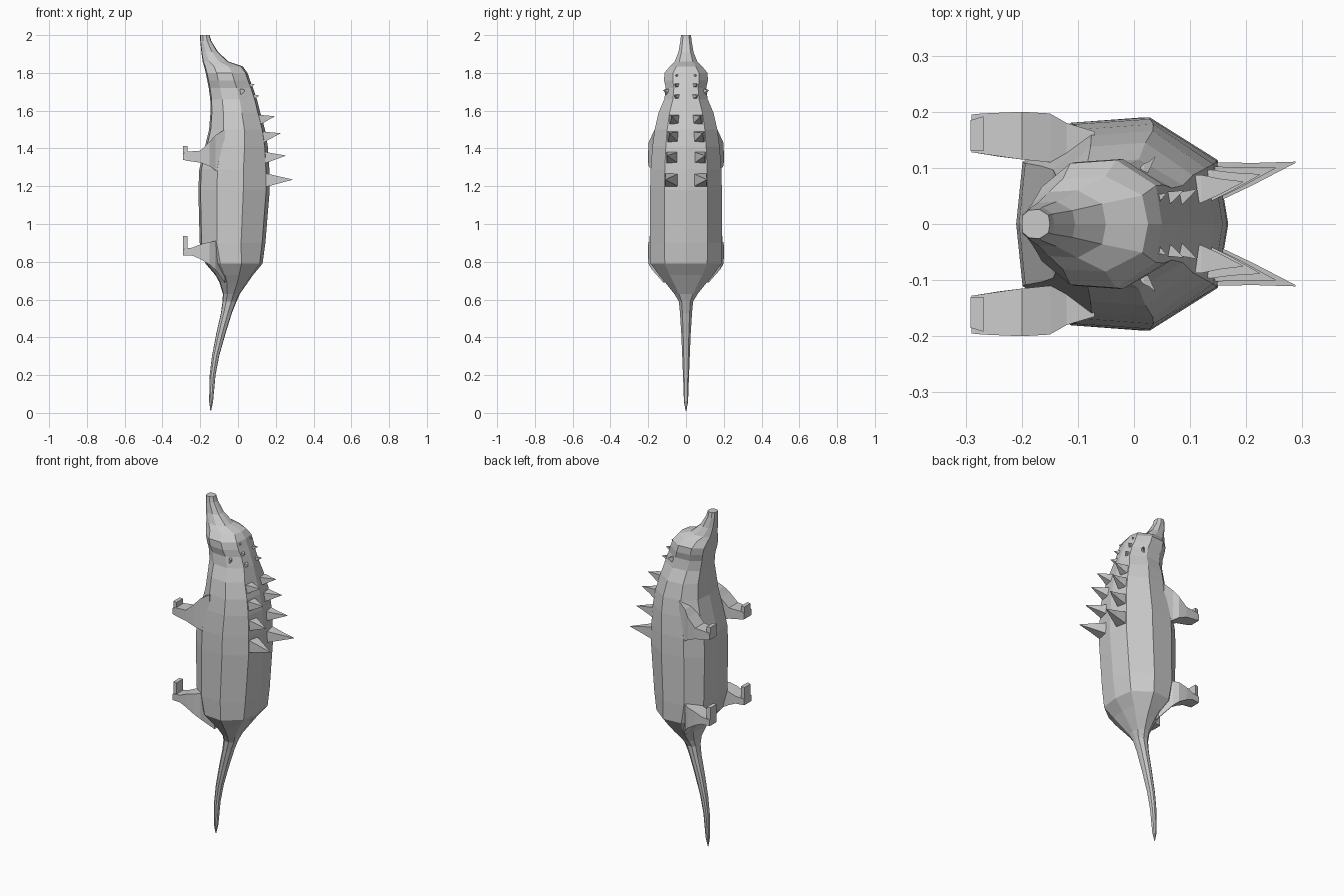
import bpy, bmesh
from mathutils import Vector


def loft(bm, rings):
    """Skin a list of equal-length point rings and cap both ends."""
    vr = [[bm.verts.new(p) for p in r] for r in rings]
    n = len(vr[0])
    for a, b in zip(vr, vr[1:]):
        for i in range(n):
            j = (i + 1) % n
            bm.faces.new((a[i], a[j], b[j], b[i]))
    bm.faces.new(vr[0][::-1])
    bm.faces.new(vr[-1])


def finish(name, bm):
    bmesh.ops.recalc_face_normals(bm, faces=bm.faces)
    me = bpy.data.meshes.new(name)
    bm.to_mesh(me)
    bm.free()
    ob = bpy.data.objects.new(name, me)
    bpy.context.collection.objects.link(ob)
    return ob


# body, snout and tail: one ten-sided loft, rows of z, belly x, back x, half width
half = [(0.03, .58), (.26, .95), (.63, 1.0), (.95, .60)]
section = [(0, 0)] + half + [(1, 0)] + [(u, -w) for u, w in reversed(half)]
stations = [
    (.01, -.146, -.143, .002), (.06, -.153, -.132, .011), (.20, -.150, -.119, .016),
    (.30, -.138, -.100, .020), (.42, -.115, -.066, .025), (.53, -.090, -.032, .032),
    (.59, -.082, -.008, .038), (.63, -.080, .010, .062), (.69, -.098, .052, .110),
    (.73, -.120, .080, .143), (.79, -.172, .130, .187), (.90, -.203, .145, .190),
    (1.18, -.210, .168, .190), (1.29, -.205, .166, .187), (1.41, -.175, .158, .178),
    (1.50, -.153, .143, .166), (1.59, -.146, .118, .145), (1.66, -.147, .100, .115),
    (1.72, -.155, .080, .107), (1.76, -.163, .064, .116), (1.80, -.171, .050, .114),
    (1.835, -.180, .025, .085), (1.86, -.187, -.050, .060), (1.91, -.194, -.105, .040),
    (1.97, -.200, -.142, .030), (2.0, -.200, -.150, .026)]
bm = bmesh.new()
loft(bm, [[(b + (k - b) * u, w * h, z) for u, w in section] for z, b, k, h in stations])
finish("body", bm)

# legs with upturned feet: rows of x, inner y, outer y, low z, high z
front = [(-.07, .09, .165, 1.26, 1.50), (-.12, .105, .180, 1.285, 1.47),
         (-.15, .110, .197, 1.305, 1.435), (-.20, .115, .200, 1.325, 1.388),
         (-.27, .125, .197, 1.335, 1.383), (-.29, .128, .195, 1.34, 1.375)]
back = [(-.07, .05, .120, .69, .93), (-.12, .105, .180, .758, .91),
        (-.15, .110, .197, .785, .905), (-.20, .115, .200, .815, .892),
        (-.24, .120, .198, .832, .875), (-.29, .128, .195, .832, .868)]
for label, rows, foot in (("front", front, (1.34, 1.412)), ("back", back, (.832, .937))):
    for s, side in ((1, "left"), (-1, "right")):
        bm = bmesh.new()
        rows2 = [(-.268, .13, .192) + foot, (-.291, .13, .185) + foot]
        for part in (rows, rows2):
            loft(bm, [[(x, s * a, l), (x, s * b, l), (x, s * b, h), (x, s * a, h)]
                      for x, a, b, l, h in part])
        finish(f"{label}_leg_{side}", bm)


# hooked four-sided spines: base centre, tip, half width
spines = [
    ((.135, .072, 1.232), (.288, .110, 1.235), .040),
    ((.130, .070, 1.350), (.252, .100, 1.362), .035),
    ((.125, .067, 1.458), (.224, .088, 1.480), .033),
    ((.110, .062, 1.550), (.194, .075, 1.570), .029),
    ((.070, .040, 1.670), (.112, .062, 1.680), .019),
    ((.050, .042, 1.728), (.088, .060, 1.740), .018),
    ((.030, .040, 1.780), (.058, .055, 1.788), .015),
    ((.015, .090, 1.700), (.038, .120, 1.708), .017)]
for i, (base, tip, w) in enumerate(spines):
    for s, side in ((1, "left"), (-1, "right")):
        b, t = Vector(base), Vector(tip)
        bm = bmesh.new()
        rings = []
        for f, k in ((-.15, 1.0), (.12, .95), (.5, .55), (1, .03)):
            c = b.lerp(t, f)
            c.y -= .008 * (1 - f) * max(f, 0)
            r = w * k
            rings.append([(c.x, s * (c.y + dy * r), c.z + dz * r)
                          for dy, dz in ((-.9, -.9), (.9, -.9), (.9, .9), (-.9, .9))])
        loft(bm, rings)
        finish(f"spine_{i}_{side}", bm)
